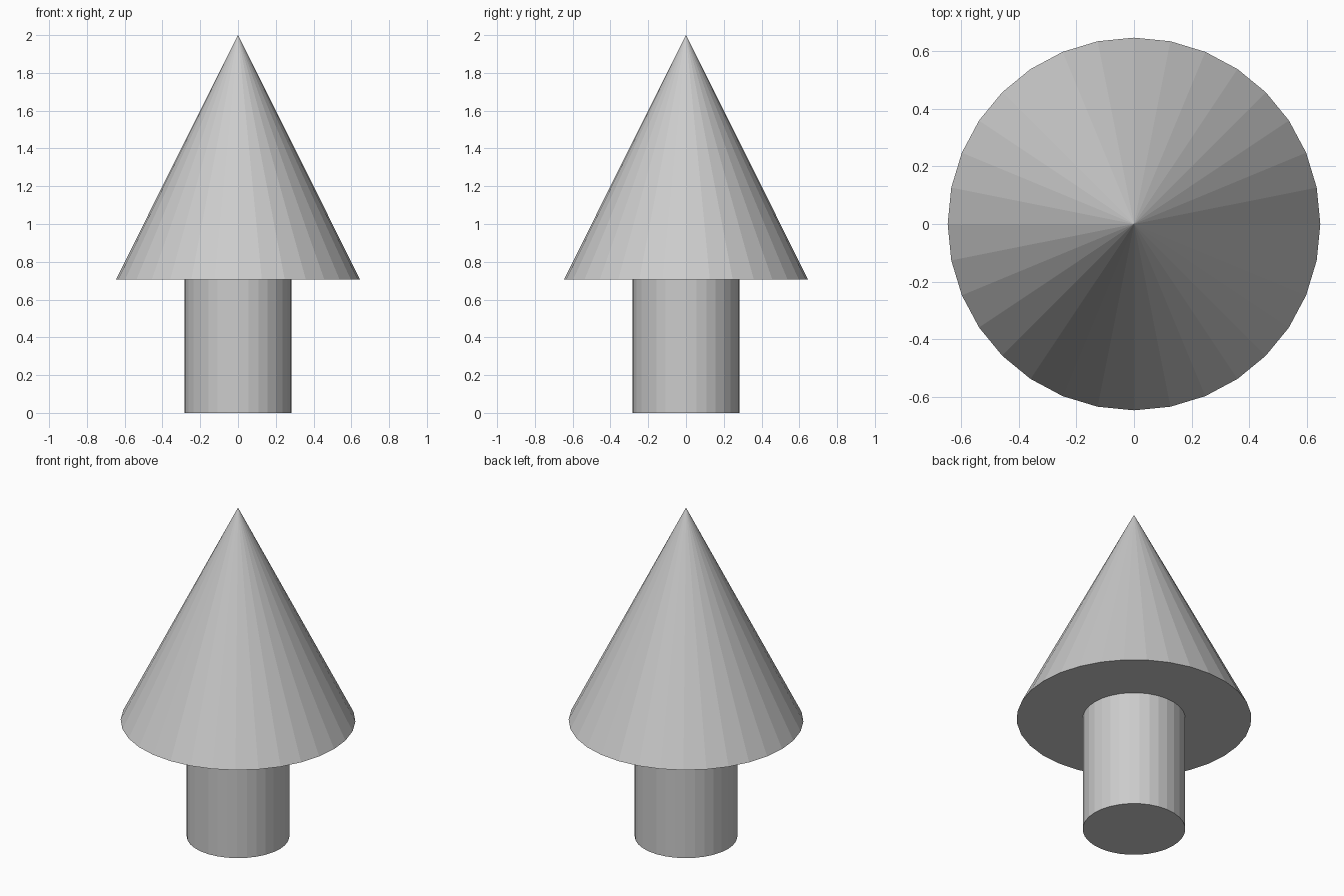
import bpy

if "Cube" in bpy.data.objects:
    bpy.data.objects.remove(bpy.data.objects["Cube"])

SIDES = 32
TRUNK_RADIUS, TRUNK_HEIGHT = 0.283, 0.705
CONE_RADIUS, TOTAL_HEIGHT = 0.647, 2.0

# Cylindrical stem, standing on the ground
bpy.ops.mesh.primitive_cylinder_add(
    vertices=SIDES, radius=TRUNK_RADIUS, depth=TRUNK_HEIGHT,
    location=(0, 0, TRUNK_HEIGHT / 2))
bpy.context.object.name = "stem"

# Conical top, flat shaded, resting on the stem
cone_height = TOTAL_HEIGHT - TRUNK_HEIGHT
bpy.ops.mesh.primitive_cone_add(
    vertices=SIDES, radius1=CONE_RADIUS, radius2=0, depth=cone_height,
    location=(0, 0, TRUNK_HEIGHT + cone_height / 2))
bpy.context.object.name = "cone_top"
